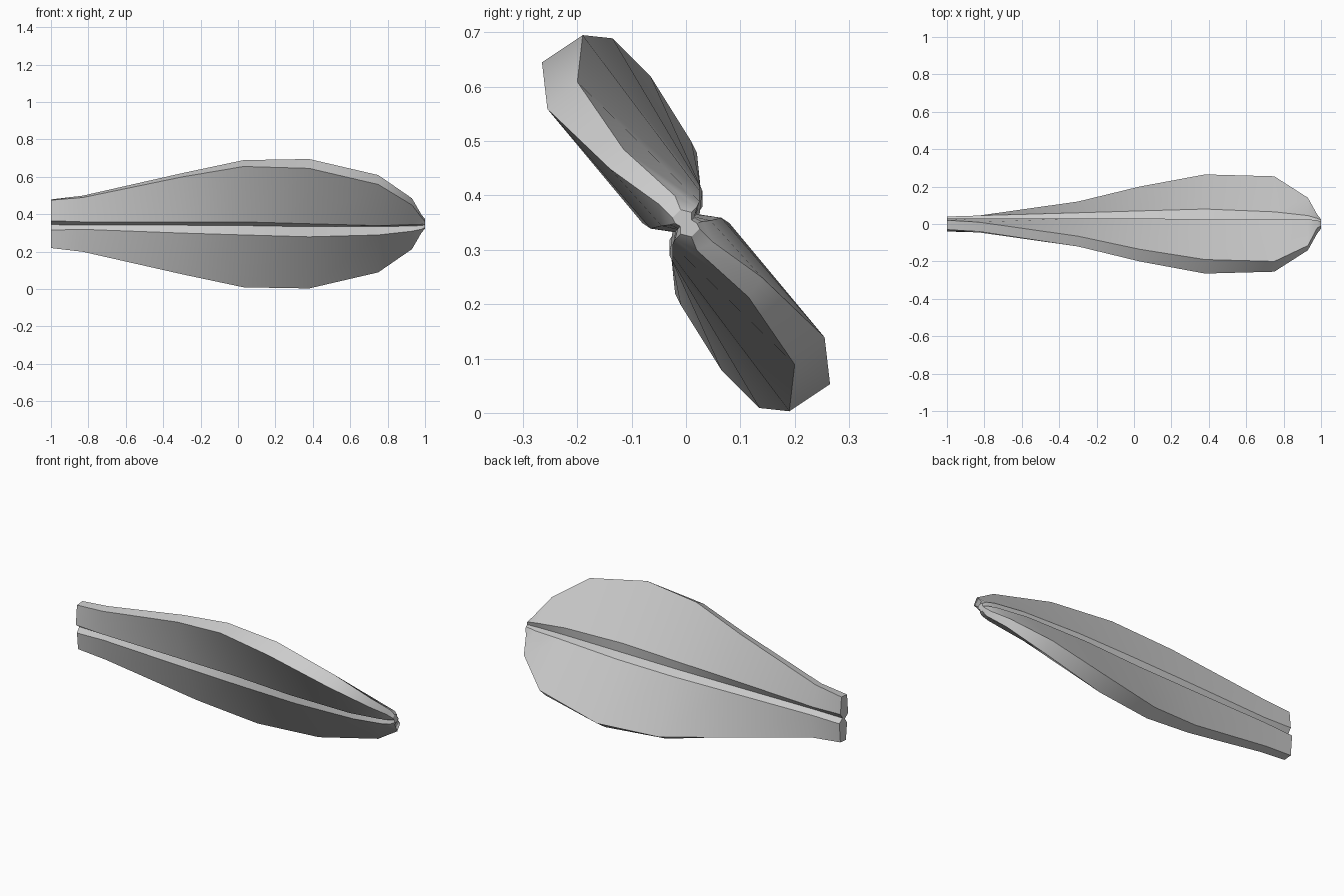
import bpy
import bmesh
import math

# Remove the default object only
cube = bpy.data.objects.get("Cube")
if cube:
    bpy.data.objects.remove(cube, do_unlink=True)

AXIS_HEIGHT = 0.349
UNIT = 0.01  # rails are written in hundredths


def make_material(name, color):
    material = bpy.data.materials.new(name)
    material.use_nodes = True
    material.diffuse_color = color
    for node in material.node_tree.nodes:
        if node.type == "BSDF_PRINCIPLED":
            node.inputs["Base Color"].default_value = color
    return material


# Stations along the length, from the cut root to the rounded tip
stations = [-100, -83, -30, 3, 38, 75, 93, 98, 100]

# Long edges of one lobe: offsets (y, z) from the central axis at each station
front_rim = ([-3, -4, -12, -20, -26.5, -25.5, -14, -5, -2.5],
             [12.6, 14, 25, 30.6, 29.6, 21, 10, 3.5, 1])
back_rim = ([2, 1, -6.5, -13.5, -19, -20, -11.5, -2, -1],
            [13, 15, 27, 34, 34.6, 26, 13.6, 5, 2.5])
upper_lip = ([3, 3, 3, 3, 2.5, 2.5, 2.5, 2, 1],
             [3.4, 3, 5, 6, 7, 6, 4, 3, 2])
groove = ([1, 1, 1.5, 2, 2.5, 2, 1.5, 1.5, 1],
          [0.5, 0.7, 0.8, 1, 1.6, 1.6, 1.2, 1, 0.6])
lower_lip = ([4, 4.5, 6, 7, 8, 6.5, 4.5, 3, 2],
             [-1.6, -1, -1, -1, 0, 1, 0.5, 0.3, 0])
rails = [front_rim, back_rim, upper_lip, groove, lower_lip]


def build_blade(name, material):
    """Loft the grooved two-lobed section; the second lobe is a half turn."""
    bm = bmesh.new()
    rings = []
    for index, station in enumerate(stations):
        ring = []
        for turn in (1, -1):
            for across, height in rails:
                ring.append(bm.verts.new((
                    station * UNIT,
                    turn * across[index] * UNIT,
                    AXIS_HEIGHT + turn * height[index] * UNIT)))
        rings.append(ring)

    # Skin between neighbouring sections
    for ring, following in zip(rings, rings[1:]):
        for i in range(len(ring)):
            j = (i + 1) % len(ring)
            bm.faces.new((ring[i], ring[j], following[j], following[i]))

    # Root and tip caps
    bm.faces.new(rings[0])
    bm.faces.new(rings[-1])
    bmesh.ops.recalc_face_normals(bm, faces=bm.faces[:])

    mesh = bpy.data.meshes.new(name)
    bm.to_mesh(mesh)
    bm.free()
    mesh.materials.append(material)
    blade = bpy.data.objects.new(name, mesh)
    bpy.context.collection.objects.link(blade)
    return blade


grey = make_material("plain grey", (0.6, 0.6, 0.6, 1))
blade = build_blade("two_lobed_blade", grey)

# Smooth along the length, crisp along the rims and grooves
bpy.ops.object.select_all(action="DESELECT")
blade.select_set(True)
bpy.context.view_layer.objects.active = blade
bpy.ops.object.shade_smooth_by_angle(angle=math.radians(32))
